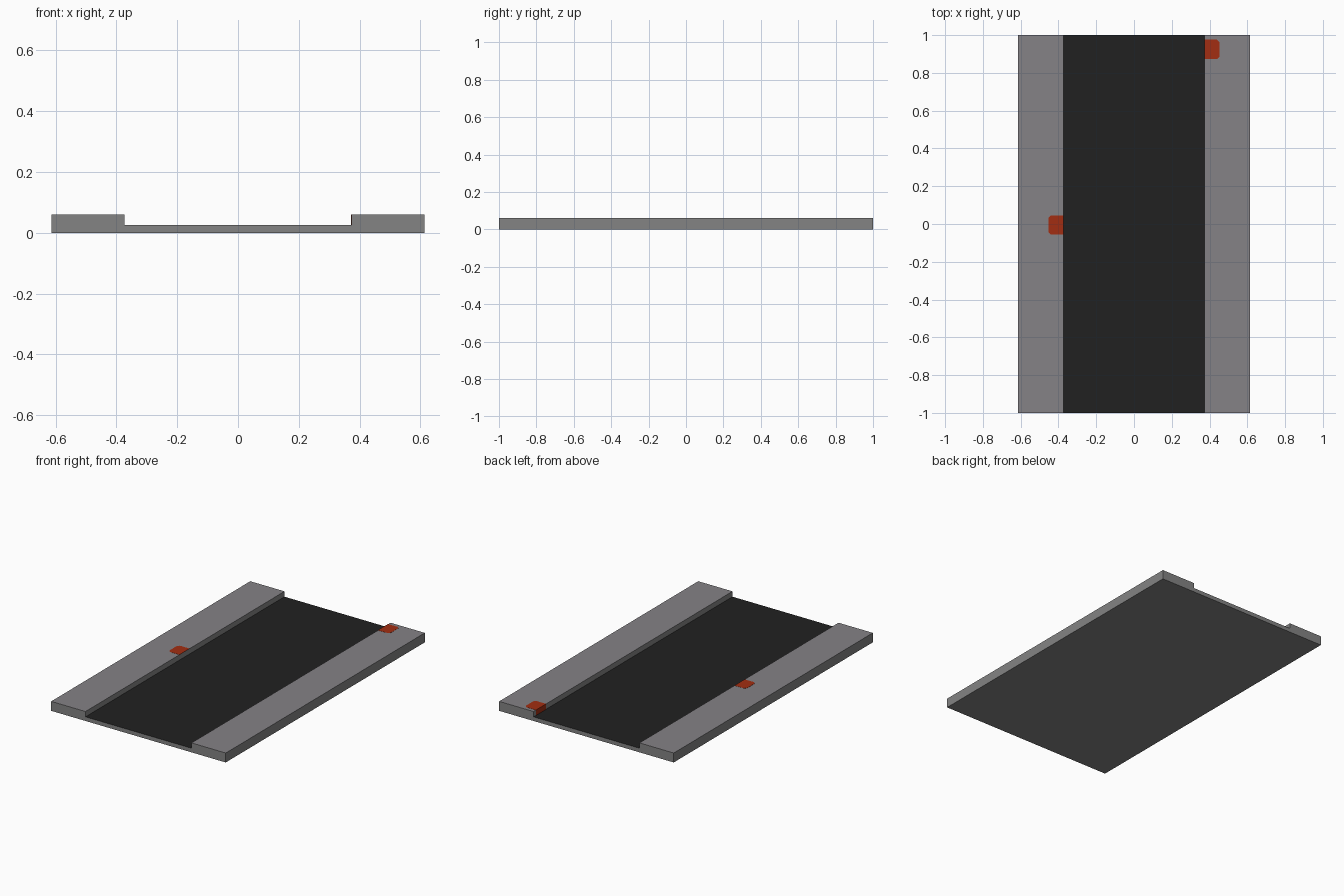
import bpy

if "Cube" in bpy.data.objects:
    bpy.data.objects.remove(bpy.data.objects["Cube"])


def mat(name, rgb):
    m = bpy.data.materials.new(name)
    m.diffuse_color = (*rgb, 1)
    m.use_nodes = True
    m.node_tree.nodes["Principled BSDF"].inputs["Base Color"].default_value = m.diffuse_color
    return m


concrete = mat("concrete_gray", (0.23, 0.23, 0.23))
paving = mat("paving_gray", (0.235, 0.225, 0.24))
asphalt = mat("asphalt_black", (0.015, 0.015, 0.015))
rust = mat("rust_red", (0.36, 0.027, 0.006))

W, ROAD, L = 0.614, 0.373, 1.0       # half widths and half length
CURB_Z, ROAD_Z = 0.06, 0.026


def add_mesh(name, verts, faces, mats):
    me = bpy.data.meshes.new(name)
    me.from_pydata(verts, [], faces)
    for m in mats:
        me.materials.append(m)
    ob = bpy.data.objects.new(name, me)
    bpy.context.collection.objects.link(ob)
    return ob


def prism(name, outline, z0, z1, mats):
    """Extrude a counter-clockwise xy outline between two heights."""
    n = len(outline)
    verts = [(x, y, z) for z in (z0, z1) for x, y in outline]
    faces = [tuple(reversed(range(n))), tuple(range(n, 2 * n))]
    faces += [(i, (i + 1) % n, (i + 1) % n + n, i + n) for i in range(n)]
    return add_mesh(name, verts, faces, mats)


# Street section: road between two raised sidewalks, extruded along y
profile = [(-W, 0), (W, 0), (W, CURB_Z), (ROAD, CURB_Z),
           (ROAD, ROAD_Z), (-ROAD, ROAD_Z), (-ROAD, CURB_Z), (-W, CURB_Z)]
n = len(profile)
verts = [(x, y, z) for y in (-L, L) for x, z in profile]
faces = [tuple(range(n)), tuple(reversed(range(n, 2 * n)))]
faces += [(i, i + n, (i + 1) % n + n, (i + 1) % n) for i in range(n)]
street = add_mesh("street_section", verts, faces, [concrete, paving, asphalt])
for p in street.data.polygons:
    if p.normal.z > 0.9:
        p.material_index = 1 if p.center.z > 0.04 else 2

# Drain covers let into the sidewalk edges, outer corners cut off
for name, side, y in (("left_drain_cover", -1, -0.005), ("right_drain_cover", 1, 0.925)):
    a, b, h, c = ROAD, 0.453, 0.051, 0.013
    pts = [(a, y - h), (b - c, y - h), (b, y - h + c),
           (b, y + h - c), (b - c, y + h), (a, y + h)]
    if side < 0:
        pts = [(-x, yy) for x, yy in reversed(pts)]
    prism(name, pts, CURB_Z - 0.003, CURB_Z + 0.0008, [rust])

# Drain opening on the inner curb face of the right sidewalk
prism("right_drain_inlet", [(ROAD - 0.001, 0.874), (ROAD + 0.003, 0.874),
                            (ROAD + 0.003, 0.976), (ROAD - 0.001, 0.976)],
      ROAD_Z, CURB_Z + 0.0008, [rust])
